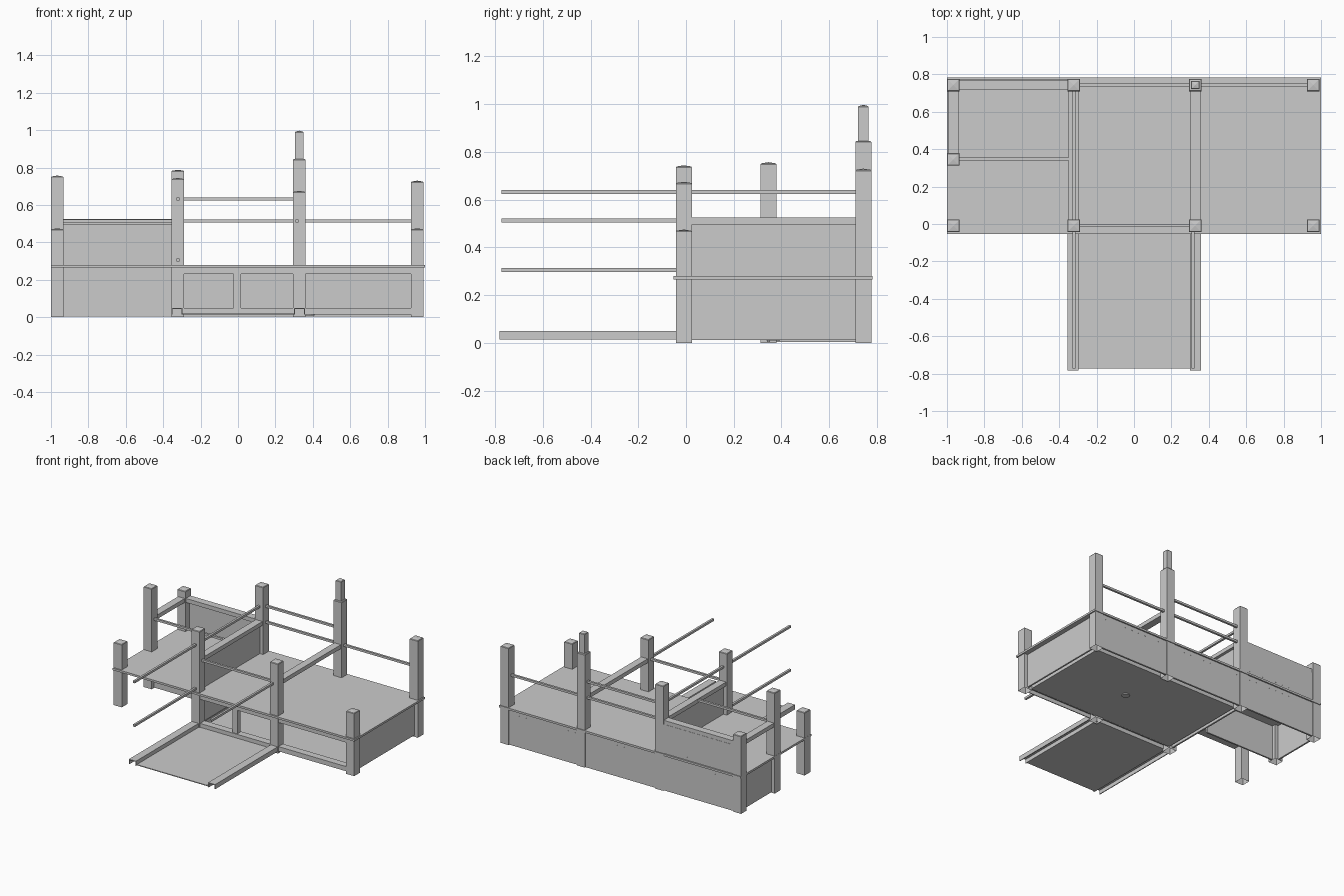
import bpy, bmesh
from mathutils import Vector

if "Cube" in bpy.data.objects:
    bpy.data.objects.remove(bpy.data.objects["Cube"])


def mesh_object(name, bm):
    bmesh.ops.recalc_face_normals(bm, faces=bm.faces)
    me = bpy.data.meshes.new(name)
    bm.to_mesh(me)
    bm.free()
    ob = bpy.data.objects.new(name, me)
    bpy.context.collection.objects.link(ob)
    return ob


def box(name, x0, x1, y0, y1, z0, z1):
    bm = bmesh.new()
    bmesh.ops.create_cube(bm, size=1)
    for v in bm.verts:
        v.co = Vector(((x0 + x1) / 2 + v.co.x * (x1 - x0),
                       (y0 + y1) / 2 + v.co.y * (y1 - y0),
                       (z0 + z1) / 2 + v.co.z * (z1 - z0)))
    return mesh_object(name, bm)


def post(name, x, y, z0, top, w=0.067):
    # hollow square post, open below, with a shallow pyramid top
    bm = bmesh.new()
    rings = []
    for r, z in ((w / 2, z0), (w / 2, top - 0.009), (w / 2 - 0.003, top - 0.005)):
        rings.append([bm.verts.new((x + sx * r, y + sy * r, z))
                      for sx, sy in ((-1, -1), (1, -1), (1, 1), (-1, 1))])
    tip = bm.verts.new((x, y, top))
    for i in range(4):
        j = (i + 1) % 4
        for a, b in zip(rings, rings[1:]):
            bm.faces.new((a[i], a[j], b[j], b[i]))
        bm.faces.new((rings[-1][i], rings[-1][j], tip))
    return mesh_object(name, bm)


def rail_x(name, x0, x1, y, z, w=0.016, h=0.016):
    return box(name, x0, x1, y - w / 2, y + w / 2, z - h / 2, z + h / 2)


def rail_y(name, x, y0, y1, z, w=0.016, h=0.016):
    return box(name, x - w / 2, x + w / 2, y0, y1, z - h / 2, z + h / 2)


def channel(name, x0, x1, y0, y1, along_x, z0=0.015, z1=0.05, t=0.006):
    # beam with an upside-down U section
    box(name + "_top", x0, x1, y0, y1, z1 - t, z1)
    if along_x:
        box(name + "_leg_a", x0, x1, y0, y0 + t, z0, z1 - t)
        box(name + "_leg_b", x0, x1, y1 - t, y1, z0, z1 - t)
    else:
        box(name + "_leg_a", x0, x0 + t, y0, y1, z0, z1 - t)
        box(name + "_leg_b", x1 - t, x1, y0, y1, z0, z1 - t)


L, M, R, E = -0.966, -0.322, 0.327, 0.958      # post columns
F, C, B = -0.009, 0.345, 0.743                 # post rows
H = 0.0335                                     # half post width

# posts
for name, x, y, top in (
        ("post_front_left", L, F, 0.475), ("post_middle_left", L, C, 0.757),
        ("post_back_left", L, B, 0.585), ("post_front_inner_left", M, F, 0.744),
        ("post_back_inner_left", M, B, 0.788), ("post_front_inner_right", R, F, 0.675),
        ("post_back_inner_right", R, B, 0.85), ("post_front_right", E, F, 0.475),
        ("post_back_right", E, B, 0.73)):
    post(name, x, y, 0.0, top)
post("mast_extension", R, B, 0.83, 0.997, 0.045)

# deck and lower floor with its raised edges
box("deck", -1.0, 1.0, -0.053, 0.782, 0.265, 0.28)
x0, x1, y0, y1 = M + H - 0.008, E - H, F + H - 0.005, B - H
box("lower_floor", x0, x1, y0, y1, 0.015, 0.021)
for name, a, b, c, d in (("left", x0, x0 + 0.006, y0, y1), ("right", x1 - 0.006, x1, y0, y1),
                         ("back", x0, x1, y1 - 0.006, y1)):
    box(f"floor_edge_{name}", a, b, c, d, 0.021, 0.045)

# lower walls; those of the left box reach almost to the ground
T = 0.006
for i, (a, b, z) in enumerate(((L, M, 0.003), (M, R, 0.003), (R, E, 0.003))):
    box(f"back_wall_{i}", a + H, b - H, B + 0.016, B + 0.029, z, 0.265)
box("right_wall", E - T, E + T, F + H, B - H, 0.012, 0.265)
box("partition_wall", M - T, M + T, F + H, B - H, 0.012, 0.265)
box("left_box_wall", L - T, L + T, C + H, B - H, 0.003, 0.265)
box("front_box_wall", L + H, M - H, C - T, C + T, 0.003, 0.265)

# open front frames
for i, (a, b) in enumerate(((M, R), (R, E))):
    channel(f"front_frame_bottom_{i}", a + H, b - H, F - 0.027, F + 0.027, True)
    box(f"front_frame_top_{i}", a + H, b - H, F - 0.027, F + 0.027, 0.23, 0.265)
box("front_mullion", -0.025, 0.015, F - 0.02, F + 0.02, 0.05, 0.23)

# upper walls of the raised corner, with wide handrails
box("upper_back_wall", L + H, M - H, B + 0.016, B + 0.029, 0.28, 0.497)
box("upper_partition", M - T, M + T, F + H, B - H, 0.28, 0.497)
rail_x("back_handrail", L + H, M - H, B, 0.511, 0.055, 0.03)
for name, x, y in (("left_handrail", L, C), ("partition_handrail", M, F),
                   ("right_handrail", R, F)):
    rail_y(name, x, y + H, B - H, 0.511, 0.055, 0.03)

# thin rails between posts
rail_x("corner_thin_rail", L + H, M - 0.027, C + 0.002, 0.513)
rail_x("back_rail_high", M + H, R - H, B, 0.632)
rail_x("back_rail_low", M + H, R - H, B, 0.513)
rail_x("back_rail_right", R + H, E - H, B, 0.513)
rail_x("front_rail", M + H, R - H, F, 0.513)
rail_y("side_rail_high", M, F + H, B - H, 0.632)

# long rails reaching forward over the ramp
for name, x, z in (("long_rail_high", M, 0.632), ("long_rail_low", M, 0.305),
                   ("long_rail_right", R - 0.012, 0.513)):
    rail_y(name, x, -0.772, F - H, z)

# ramp: plate between two inverted channels
box("ramp_plate", -0.297, 0.3, -0.772, F - 0.027, 0.015, 0.021)
channel("ramp_left_beam", -0.355, -0.297, -0.782, F - H, False)
channel("ramp_right_beam", 0.3, 0.358, -0.782, F - H, False)


# small screw heads along the back, and the drain in the floor
def disc(name, x, y, z, r, d, axis_y):
    bm = bmesh.new()
    bmesh.ops.create_cone(bm, cap_ends=True, segments=16 if r > 0.01 else 6,
                          radius1=r, radius2=r, depth=d)
    for v in bm.verts:
        c = v.co.copy()
        v.co = Vector((x, y, z)) + (Vector((c.x, c.z, c.y)) if axis_y else c)
    return mesh_object(name, bm)


for z, x_start, n in ((0.235, -0.9, 32), (0.3, -0.9, 10)):
    for i in range(n):
        disc("back_screw", x_start + i * 0.058, B + 0.029, z, 0.003, 0.003, True)
disc("floor_drain", 0.38, 0.365, 0.014, 0.028, 0.01, False)
